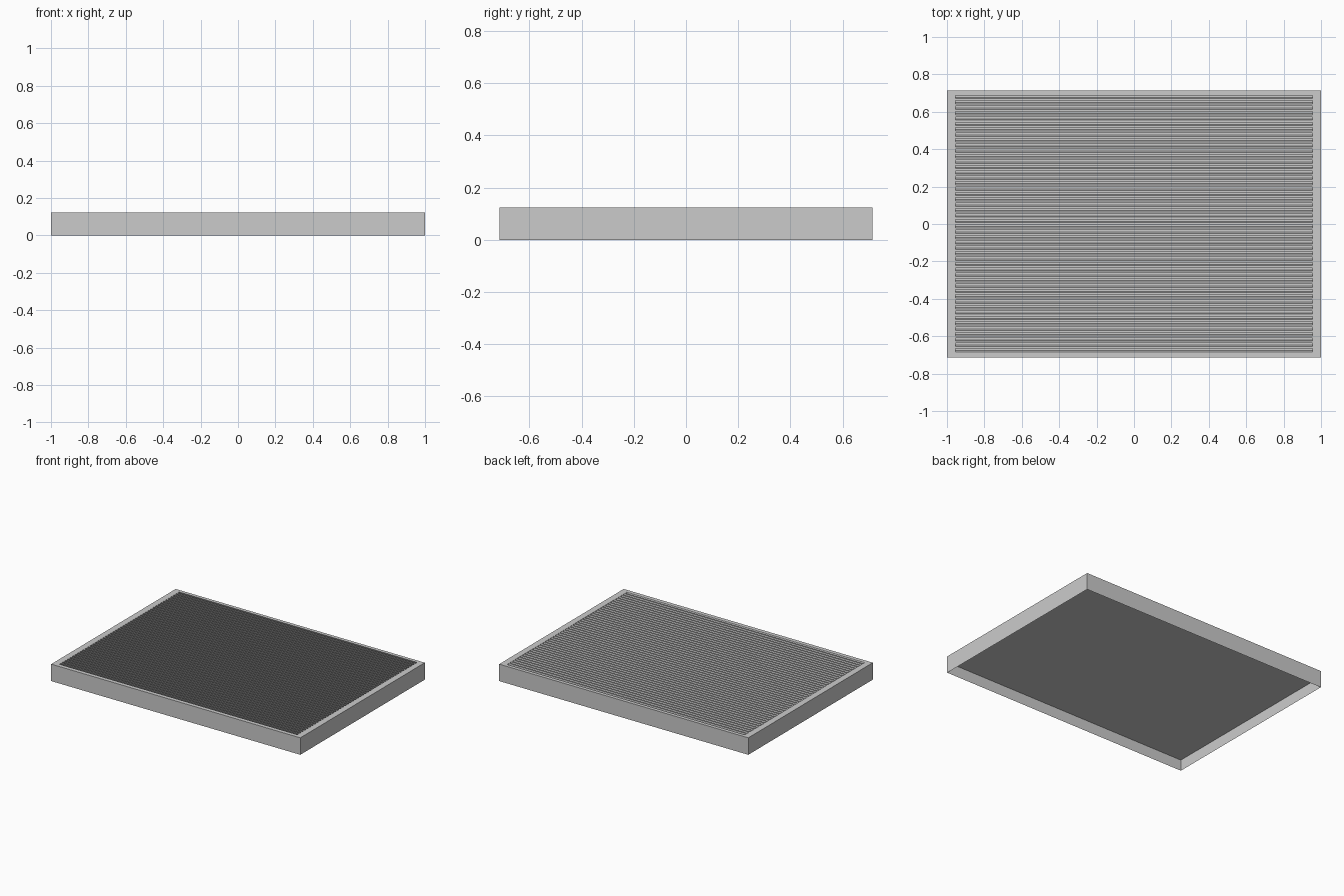
import bpy, bmesh

if "Cube" in bpy.data.objects:
    bpy.data.objects.remove(bpy.data.objects["Cube"])

HX, HY, TOP = 1.0, 0.714, 0.123      # outer half sizes and height
IX, IY0, IY1 = 0.955, -0.684, 0.688  # area covered by slots
PLATE = 0.08                         # height of backing plate
FLOOR = 0.108                        # slot floor height
COUNT = 48                           # slots
OPEN = 0.62                          # slot share of the pitch
LEAN = 0.007                         # slots slant towards the back


def finish(name, bm):
    bmesh.ops.remove_doubles(bm, verts=bm.verts, dist=1e-5)
    mesh = bpy.data.meshes.new(name)
    bm.to_mesh(mesh)
    bm.free()
    ob = bpy.data.objects.new(name, mesh)
    bpy.context.collection.objects.link(ob)
    return ob


def quad(bm, *pts):
    bm.faces.new([bm.verts.new(p) for p in pts])


# outer skirt, open below
bm = bmesh.new()
corners = [(-HX, -HY), (HX, -HY), (HX, HY), (-HX, HY)]
for i, (x0, y0) in enumerate(corners):
    x1, y1 = corners[(i + 1) % 4]
    quad(bm, (x0, y0, 0), (x1, y1, 0), (x1, y1, TOP), (x0, y0, TOP))
finish("skirt", bm)

# backing plate, seen through the open underside
bm = bmesh.new()
quad(bm, (-HX, -HY, PLATE), (-HX, HY, PLATE), (HX, HY, PLATE), (HX, -HY, PLATE))
finish("backing_plate", bm)

# slotted top: rim, bars, slanted slot walls and slot floors
pitch = (IY1 - IY0) / (COUNT - 1 + OPEN)
ys = [-HY]
for i in range(COUNT):
    ys += [IY0 + i * pitch, IY0 + (i + OPEN) * pitch]
ys.append(HY)
xs = [-HX, -IX, IX, HX]
bm = bmesh.new()
for j, (a, b) in enumerate(zip(ys, ys[1:])):
    for i, (l, r) in enumerate(zip(xs, xs[1:])):
        if i != 1 or j % 2 == 0:
            quad(bm, (l, a, TOP), (r, a, TOP), (r, b, TOP), (l, b, TOP))
            continue
        c, d = a + LEAN, b + LEAN
        quad(bm, (l, a, TOP), (r, a, TOP), (r, c, FLOOR), (l, c, FLOOR))
        quad(bm, (r, b, TOP), (l, b, TOP), (l, d, FLOOR), (r, d, FLOOR))
        quad(bm, (l, b, TOP), (l, a, TOP), (l, c, FLOOR), (l, d, FLOOR))
        quad(bm, (r, a, TOP), (r, b, TOP), (r, d, FLOOR), (r, c, FLOOR))
        quad(bm, (l, c, FLOOR), (r, c, FLOOR), (r, d, FLOOR), (l, d, FLOOR))
finish("slotted_top", bm)
